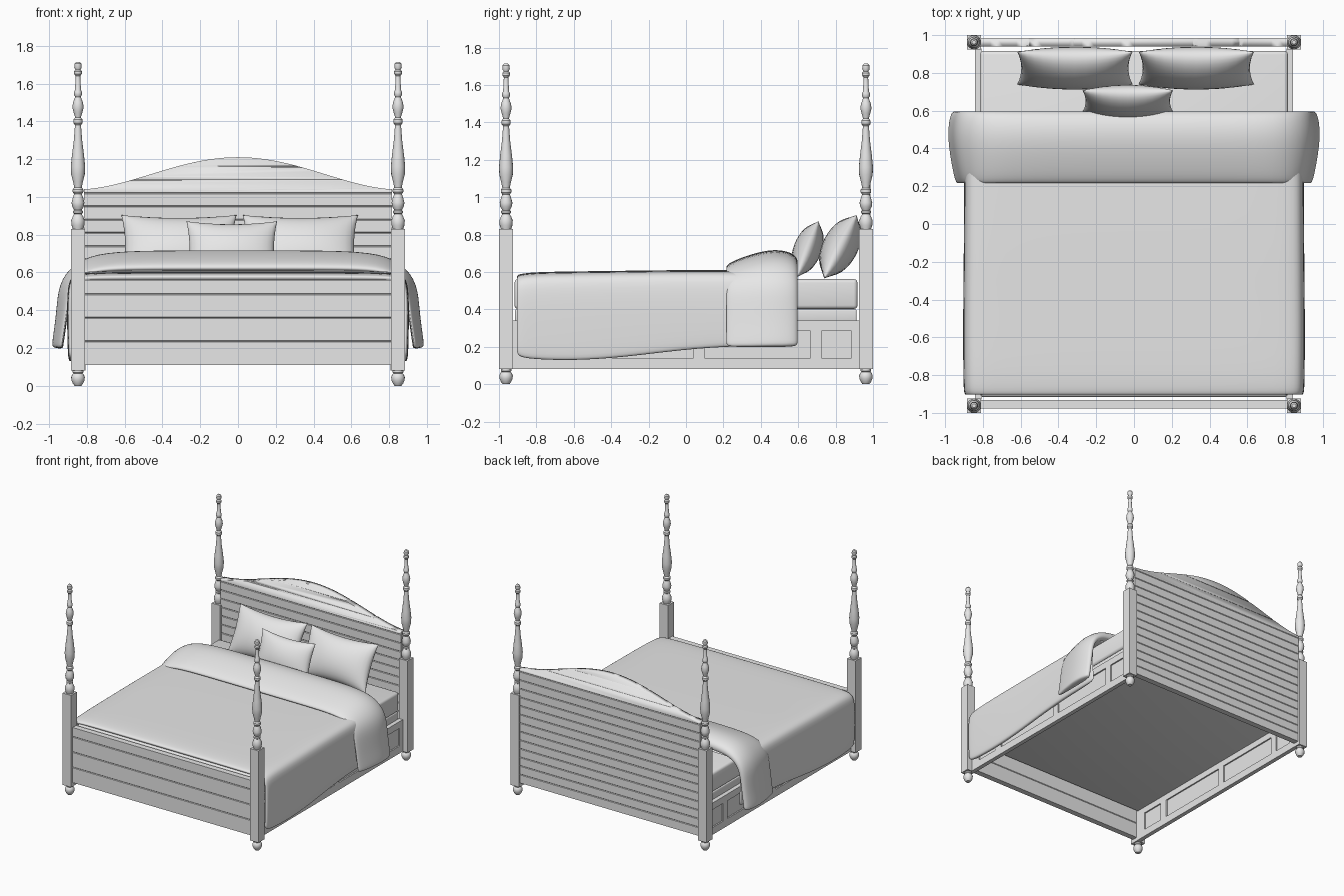
import bpy
import bmesh
import math
from mathutils import Matrix, Vector

default_cube = bpy.data.objects.get("Cube")
if default_cube:
    bpy.data.objects.remove(default_cube)

# One plain grey for the whole model
grey = bpy.data.materials.new("plain_grey")
grey.use_nodes = True
grey.diffuse_color = (0.8, 0.8, 0.8, 1)
grey.node_tree.nodes["Principled BSDF"].inputs["Base Color"].default_value = (0.8, 0.8, 0.8, 1)


def finish(name, bm, cloth=False, fix_normals=True):
    """Turn a bmesh into a named, shaded object."""
    if fix_normals:
        bmesh.ops.recalc_face_normals(bm, faces=bm.faces[:])
    mesh = bpy.data.meshes.new(name)
    bm.to_mesh(mesh)
    bm.free()
    mesh.materials.append(grey)
    obj = bpy.data.objects.new(name, mesh)
    bpy.context.collection.objects.link(obj)
    bpy.ops.object.select_all(action='DESELECT')
    obj.select_set(True)
    bpy.context.view_layer.objects.active = obj
    if cloth:
        bpy.ops.object.shade_smooth()
    else:
        bpy.ops.object.shade_smooth_by_angle(angle=math.radians(35))
    return obj


def add_box(bm, low, high):
    """Add a box spanning two opposite corners."""
    low, high = Vector(low), Vector(high)
    matrix = Matrix.Translation((low + high) / 2) @ Matrix.Diagonal((*(high - low), 1))
    return bmesh.ops.create_cube(bm, size=1, matrix=matrix)["verts"]


def loft(bm, rings, closed=False):
    """Skin a list of equal point rings; closed rings get end caps."""
    rows = [[bm.verts.new(p) for p in ring] for ring in rings]
    count = len(rows[0])
    for a, b in zip(rows, rows[1:]):
        for k in range(count if closed else count - 1):
            n = (k + 1) % count
            bm.faces.new((a[k], a[n], b[n], b[k]))
    if closed:
        bm.faces.new(rows[0])
        bm.faces.new(rows[-1])


def lathe(bm, profile, x, y, sides=16):
    """Turn a (height, radius) profile around a vertical axis."""
    angles = [math.tau * i / sides for i in range(sides)]
    loft(bm, [[(x + r * math.cos(a), y + r * math.sin(a), z) for a in angles]
              for z, r in profile], closed=True)


# Turned posts with square lower blocks and bun feet
POST_X, POST_Y, POST_HALF = 0.847, 0.962, 0.038
foot = [(0, .018), (.012, .027), (.03, .035), (.045, .036), (.06, .031),
        (.066, .024), (.07, .028), (.085, .028)]
spindle = [(.825, .026), (.85, .034), (.875, .036), (.895, .028), (.91, .02),
           (.915, .026), (.925, .026), (.93, .02), (.95, .031), (.97, .034),
           (1, .026), (1.015, .02), (1.025, .028), (1.04, .028), (1.05, .02),
           (1.08, .026), (1.12, .036), (1.16, .038), (1.22, .032), (1.3, .022),
           (1.38, .016), (1.39, .024), (1.41, .024), (1.42, .015), (1.45, .024),
           (1.475, .03), (1.5, .026), (1.53, .015), (1.54, .021), (1.555, .021),
           (1.565, .016), (1.64, .012), (1.65, .02), (1.665, .02), (1.672, .013),
           (1.685, .02), (1.705, .018), (1.714, .01)]
for end, sy in (("front", -1), ("back", 1)):
    for side, sx in (("left", 1), ("right", -1)):
        bm = bmesh.new()
        x, y = sx * POST_X, sy * POST_Y
        add_box(bm, (x - POST_HALF, y - POST_HALF, 0.08), (x + POST_HALF, y + POST_HALF, 0.83))
        lathe(bm, foot, x, y)
        lathe(bm, spindle, x, y)
        finish(f"{end}_{side}_post", bm)


# Planked boards with V grooves on both faces
def plank_board(name, y, bottom, top, spacing):
    half, groove = 0.023, 0.004
    edge = [(half, bottom)]
    z = bottom + spacing
    while z < top - 0.02:
        edge += [(half, z - groove), (half - groove, z), (half, z + groove)]
        z += spacing
    edge.append((half, top))
    outline = edge + [(-d, z) for d, z in reversed(edge)]
    bm = bmesh.new()
    loft(bm, [[(x, y + d, z) for d, z in outline] for x in (-0.815, 0.815)], closed=True)
    return finish(name, bm)


plank_board("footboard", -0.955, 0.11, 0.56, 0.125)
headboard = plank_board("headboard", 0.963, 0.11, 1.3, 0.07)

# Arched top of the headboard
arch = []
for i in range(49):
    x = -0.83 + 1.66 * i / 48
    wave = 0.5 + 0.5 * math.cos(math.pi * min(1, abs(x) / 0.83))
    arch.append((x, 1.04 + 0.17 * wave ** 0.85))
outline = [(-0.83, 0)] + arch + [(0.83, 0)]
bm = bmesh.new()
loft(bm, [[(x, y, z) for x, z in outline] for y in (0.9, 1.03)], closed=True)
cutter = finish("arch_cutter", bm)
cutter.hide_render = True
cut = headboard.modifiers.new("arch", 'BOOLEAN')
cut.operation, cut.solver, cut.object = 'INTERSECT', 'EXACT', cutter
bpy.context.view_layer.objects.active = headboard
bpy.ops.object.modifier_apply(modifier=cut.name)
bpy.data.objects.remove(cutter)

# Side rails: a frame around thin recessed panels
panels = [(-0.84, -0.65), (-0.58, 0.04), (0.10, 0.665), (0.725, 0.885)]
stile_ends = [-0.93] + [y for pair in panels for y in pair] + [0.93]
for side, sx in (("left", 1), ("right", -1)):
    bm = bmesh.new()
    inner, outer = sx * 0.808, sx * 0.842
    bounds = (min(inner, outer), max(inner, outer))
    pieces = [(-0.93, 0.93, 0.08, 0.14), (-0.93, 0.93, 0.285, 0.34)]
    pieces += [(a, b, 0.14, 0.285) for a, b in zip(stile_ends[::2], stile_ends[1::2])]
    for a, b, low, high in pieces:
        add_box(bm, (bounds[0], a, low), (bounds[1], b, high))
    add_box(bm, (sx * 0.825 - 0.006, -0.93, 0.1), (sx * 0.825 + 0.006, 0.93, 0.32))
    finish(f"{side}_rail", bm)


# Box base and mattress with rounded edges
def cushion_block(name, low, high, radius):
    bm = bmesh.new()
    add_box(bm, low, high)
    bmesh.ops.bevel(bm, geom=bm.edges[:], offset=radius, segments=3, profile=0.5, affect='EDGES')
    finish(name, bm)


cushion_block("box_base", (-0.807, -0.915, 0.33), (0.807, 0.912, 0.4), 0.008)
cushion_block("mattress", (-0.815, -0.917, 0.402), (0.815, 0.917, 0.562), 0.02)


def mirrored(half_path):
    """Extend a path that starts at x = 0 to both sides."""
    return [(-x, *rest) for x, *rest in reversed(half_path[1:])] + half_path


def subdivide(obj, levels=2):
    mod = obj.modifiers.new("soften", 'SUBSURF')
    mod.levels = mod.render_levels = levels


# Duvet draped over both sides: (y, top height, hem height, width scale)
stations = [(-0.91, .575, .165, .985), (-0.895, .59, .14, .998), (-0.8, .6, .128, 1),
            (-0.6, .603, .122, 1.002), (-0.35, .606, .138, 1), (-0.1, .61, .17, .997),
            (0.2, .61, .2, .995), (0.58, .61, .2, .995)]
rings = []
for y, top, hem, wide in stations:
    half = [(0, top), (.45, top), (.78, top - .002), (.875, top - .012), (.903, top - .07),
            (.904, .35), (.9, hem + .03), (.893, hem)]
    rings.append([(x * wide, y, z) for x, z in mirrored(half)])
bm = bmesh.new()
loft(bm, rings)
duvet = finish("duvet", bm, cloth=True, fix_normals=False)
shell = duvet.modifiers.new("thickness", 'SOLIDIFY')
shell.thickness = 0.035
subdivide(duvet)

# Folded blanket: a puffy section swept over the duvet (x, z, thickness scale)
path = mirrored([(0, .605, 1), (.4, .605, 1), (.65, .604, .96), (.8, .59, .85),
                 (.875, .53, .7), (.895, .42, .58), (.908, .32, .55),
                 (.924, .215, .55), (.926, .195, .5)])
section = [(.24, 0), (.212, .012), (.218, .038), (.3, .075), (.45, .119), (.55, .106),
           (.596, .075), (.6, .03), (.575, 0)]
rings = []
for i, (x, z, scale) in enumerate(path):
    before, after = path[max(i - 1, 0)], path[min(i + 1, len(path) - 1)]
    normal = Vector((before[1] - after[1], after[0] - before[0])).normalized()
    rings.append([(x + normal.x * n * scale, y, z + normal.y * n * scale) for y, n in section])
bm = bmesh.new()
loft(bm, rings, closed=True)
subdivide(finish("folded_blanket", bm, cloth=True))


# Pillows with pinched corners, leaning back
def pillow(name, centre, width, height, depth, lean, steps=16):
    bm = bmesh.new()
    ticks = [-math.cos(math.pi * i / steps) for i in range(steps + 1)]
    for face in (-1, 1):
        grid = []
        for v in ticks:
            row = []
            for u in ticks:
                puff = max(0, (1 - u * u) * (1 - v * v)) ** 0.5
                row.append((u * width / 2 * (1 - 0.07 * (1 - v * v)),
                            face * depth / 2 * puff,
                            v * height / 2 * (1 - 0.13 * (1 - u * u))))
            grid.append(row)
        loft(bm, grid)
    bmesh.ops.remove_doubles(bm, verts=bm.verts[:], dist=0.0005)
    tilt = Matrix.Translation(centre) @ Matrix.Rotation(-math.radians(lean), 4, 'X')
    bmesh.ops.transform(bm, matrix=tilt, verts=bm.verts[:])
    finish(name, bm, cloth=True)


pillow("right_pillow", (-0.313, 0.825, 0.735), 0.61, 0.38, 0.19, 27)
pillow("left_pillow", (0.33, 0.825, 0.735), 0.61, 0.38, 0.19, 27)
pillow("small_pillow", (-0.033, 0.65, 0.722), 0.48, 0.32, 0.15, 21)
